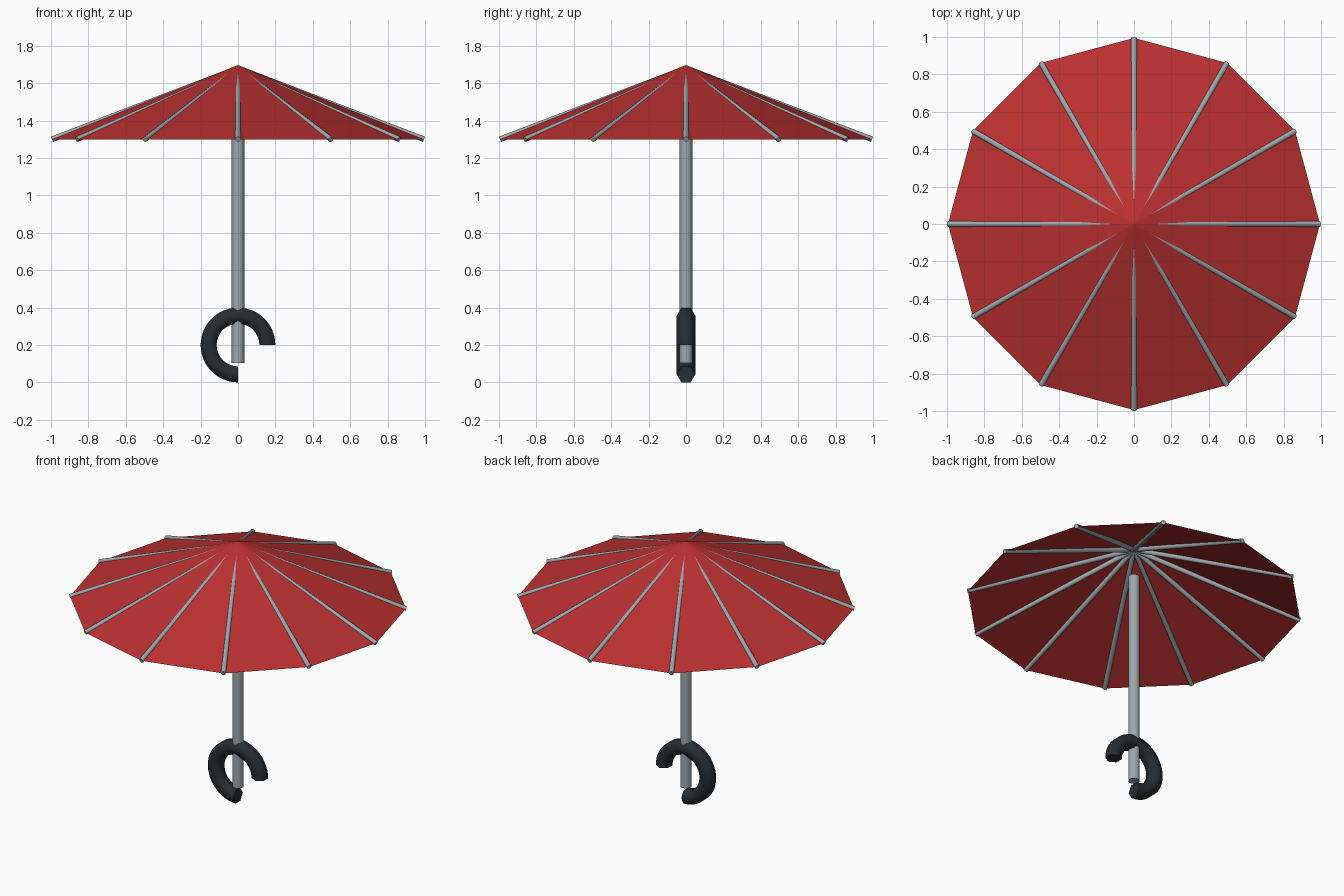
import bpy, bmesh
from math import pi, sin, cos, radians
from mathutils import Vector, Matrix

if "Cube" in bpy.data.objects:
    bpy.data.objects.remove(bpy.data.objects["Cube"])


def material(name, color):
    m = bpy.data.materials.new(name)
    m.diffuse_color = (*color, 1)
    m.use_nodes = True
    m.node_tree.nodes["Principled BSDF"].inputs["Base Color"].default_value = m.diffuse_color
    return m


RED = material("red_cloth", (0.5, 0.03, 0.03))
METAL = material("metal", (0.35, 0.39, 0.42))
BLACK = material("dark_grip", (0.02, 0.026, 0.032))


def add(name, bm, mat, smooth=None):
    me = bpy.data.meshes.new(name)
    bm.to_mesh(me)
    bm.free()
    ob = bpy.data.objects.new(name, me)
    bpy.context.collection.objects.link(ob)
    me.materials.append(mat)
    if smooth:
        bpy.ops.object.select_all(action='DESELECT')
        ob.select_set(True)
        bpy.context.view_layer.objects.active = ob
        bpy.ops.object.shade_smooth_by_angle(angle=radians(smooth))
    return ob


def rod(bm, a, b, r, sides):
    """Closed cylinder between two points."""
    a, b = Vector(a), Vector(b)
    rot = (b - a).to_track_quat('Z', 'Y').to_matrix().to_4x4()
    bmesh.ops.create_cone(bm, cap_ends=True, segments=sides, radius1=r, radius2=r,
                          depth=(b - a).length,
                          matrix=Matrix.Translation((a + b) / 2) @ rot)


RIM_R, RIM_Z, APEX_Z, RIBS = 0.9945, 1.30, 1.697, 12

# canopy: open faceted cone
bm = bmesh.new()
bmesh.ops.create_cone(bm, cap_ends=False, segments=RIBS, radius1=RIM_R, radius2=0,
                      depth=APEX_Z - RIM_Z,
                      matrix=Matrix.Translation((0, 0, (APEX_Z + RIM_Z) / 2)))
bmesh.ops.remove_doubles(bm, verts=bm.verts, dist=1e-4)
add("canopy", bm, RED)

# ribs along each canopy fold, sinking under the cloth near the apex
bm = bmesh.new()
for i in range(RIBS):
    a = 2 * pi * i / RIBS
    rod(bm, (0, 0, APEX_Z - 0.018), (RIM_R * cos(a), RIM_R * sin(a), RIM_Z), 0.015, 8)
add("ribs", bm, METAL, 50)

# shaft
bm = bmesh.new()
rod(bm, (0, 0, 0.105), (0, 0, 1.495), 0.034, 12)
add("shaft", bm, METAL, 40)

# handle: hexagonal section swept three quarters of a circle
bm = bmesh.new()
R, r = 0.157, 0.0495
ring = [bm.verts.new((R + r * sin(k * pi / 3), r * cos(k * pi / 3), 0.2)) for k in range(6)]
edges = [bm.edges.new((ring[k], ring[(k + 1) % 6])) for k in range(6)]
bmesh.ops.spin(bm, geom=ring + edges, cent=(0, 0, 0.2), axis=(0, -1, 0),
               angle=1.5 * pi, steps=36)
bmesh.ops.holes_fill(bm, edges=[e for e in bm.edges if e.is_boundary], sides=6)
bmesh.ops.recalc_face_normals(bm, faces=bm.faces)
add("handle", bm, BLACK, 65)
